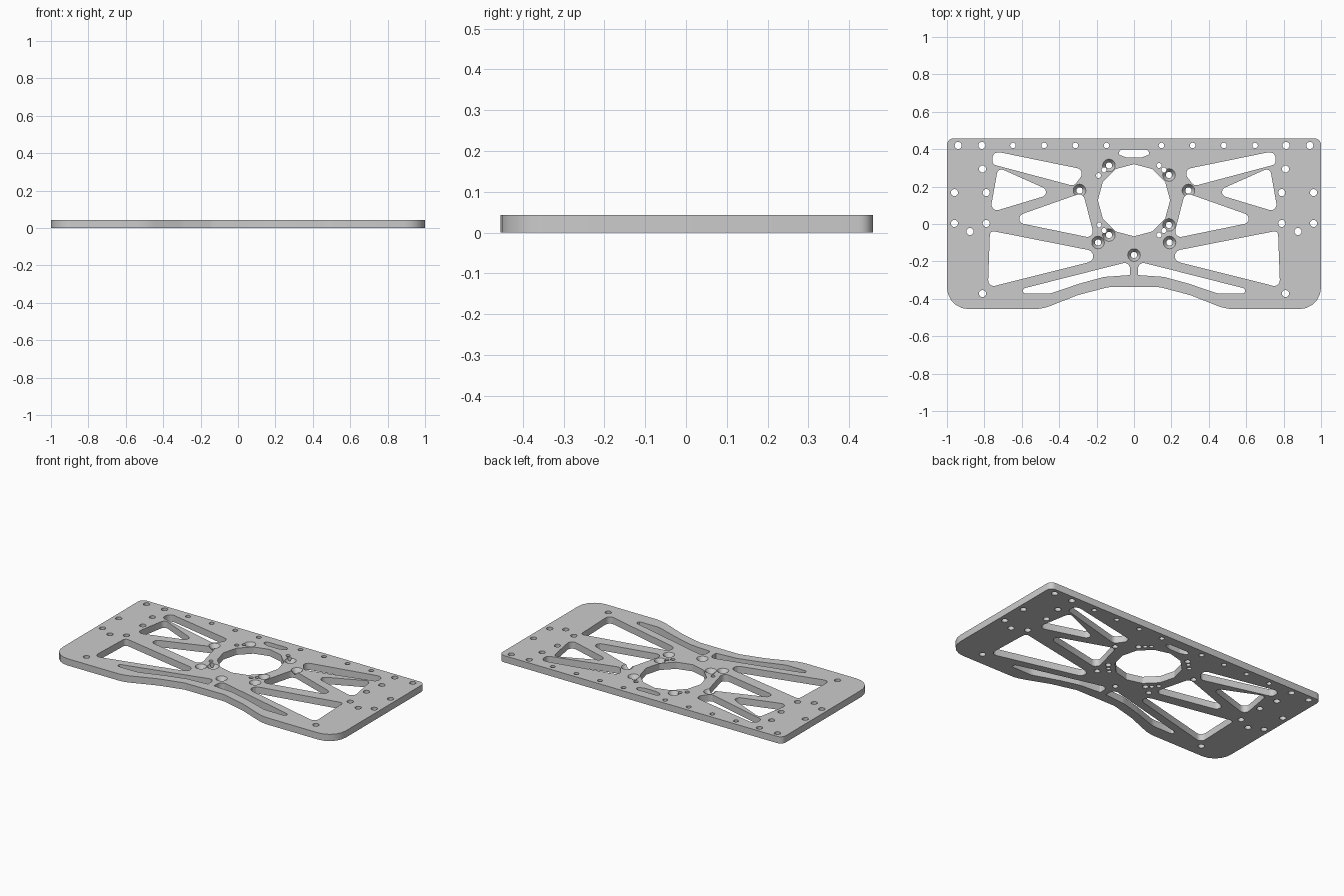
import bpy, bmesh
from math import cos, sin, pi, tan, radians
from mathutils import Vector

cube = bpy.data.objects.get("Cube")
if cube:
    bpy.data.objects.remove(cube, do_unlink=True)

THICK = 0.043


def rounded(corners, steps=5):
    """Polygon from (x, y, radius) corners, each filleted by an arc."""
    out = []
    n = len(corners)
    for i, (x, y, r) in enumerate(corners):
        p = Vector((x, y))
        a = (Vector(corners[i - 1][:2]) - p).normalized()
        b = (Vector(corners[(i + 1) % n][:2]) - p).normalized()
        half = a.angle(b) / 2
        reach = r / tan(half)
        centre = p + (a + b).normalized() * (r / sin(half))
        start = (p + a * reach - centre).normalized()
        end = (p + b * reach - centre).normalized()
        sweep = start.angle(end)
        for k in range(steps + 1):
            t = k / steps
            arm = (start * sin((1 - t) * sweep) + end * sin(t * sweep)) / sin(sweep)
            out.append(centre + arm * r)
    return out


def circle(x, y, r, sides=16):
    return [Vector((x + r * cos(2 * pi * i / sides), y + r * sin(2 * pi * i / sides)))
            for i in range(sides)]


def mirrored(loop):
    return [Vector((-p.x, p.y)) for p in loop]


# Outer edge: right half is the mirror of the left
left_edge = [(-0.14, -0.338, 0.1), (-0.3, -0.38, 0.3), (-0.49, -0.455, 0.25),
             (-1, -0.455, 0.115), (-1, 0.458, 0.035)]
right_edge = [(-x, y, r) for x, y, r in reversed(left_edge)]
loops = [rounded(left_edge + right_edge)]

# Central opening and the small slot behind it
loops.append(circle(0, 0.127, 0.193, 12))
loops.append(rounded([(-0.08, 0.397, 0.016), (0.08, 0.397, 0.016), (0.08, 0.37, 0.01),
                      (0.04, 0.356, 0.03), (-0.04, 0.356, 0.03), (-0.08, 0.37, 0.01)], 3))

# Weight-saving windows, mirrored to both sides
windows = [
    [(-0.765, 0.393, 0.035), (-0.257, 0.289, 0.03), (-0.321, 0.203, 0.03), (-0.754, 0.318, 0.025)],
    [(-0.727, 0.302, 0.025), (-0.422, 0.166, 0.026), (-0.77, 0.061, 0.03)],
    [(-0.273, 0.168, 0.03), (-0.209, -0.078, 0.03), (-0.69, 0.021, 0.028)],
    [(-0.77, -0.035, 0.02), (-0.096, -0.168, 0.034), (-0.781, -0.34, 0.03)],
    [(-0.70, -0.372, 0.015), (-0.021, -0.2, 0.03), (-0.021, -0.273, 0.005),
     (-0.16, -0.283, 0.1), (-0.289, -0.318, 0.1), (-0.449, -0.372, 0.1)],
]
for w in windows:
    loop = rounded(w)
    loops += [loop, mirrored(loop)]

# Mounting holes, mirrored to both sides
large = [(0.94, 0.42), (0.813, 0.42), (0.81, 0.294), (0.96, 0.168), (0.79, 0.168),
         (0.96, 0.003), (0.79, 0.003), (0.877, -0.04), (0.81, -0.372)]
small = [(0.147 + 0.1667 * i, 0.42) for i in range(4)]
for points, radius in ((large, 0.019), (small, 0.015)):
    for x, y in points:
        loops += [circle(x, y, radius), circle(-x, y, radius)]

# Pairs of pin holes around the central opening
for x, y in [(-0.19, 0.259), (-0.16, 0.289), (0.134, 0.313), (0.16, 0.289),
             (-0.187, -0.005), (-0.16, -0.035), (0.134, -0.059), (0.16, -0.035)]:
    loops.append(circle(x, y, 0.0135, 12))

# Countersunk screw holes
screws = [(-0.134, 0.313), (0.187, 0.262), (0.187, -0.005), (-0.134, -0.059), (-0.192, -0.099),
          (0.19, -0.099), (0, -0.166), (-0.291, 0.179), (0.291, 0.179)]
for x, y in screws:
    loops.append(circle(x, y, 0.017))

# Fill the outline around the openings and extrude it to the plate thickness
bm = bmesh.new()
edges = []
for loop in loops:
    verts = [bm.verts.new((p.x, p.y, 0)) for p in loop]
    edges += [bm.edges.new((v, verts[i - 1])) for i, v in enumerate(verts)]
bmesh.ops.triangle_fill(bm, use_beauty=True, edges=edges, normal=(0, 0, 1))
raised = bmesh.ops.extrude_face_region(bm, geom=bm.faces[:], use_keep_orig=True)
bmesh.ops.translate(bm, vec=(0, 0, THICK),
                    verts=[g for g in raised["geom"] if isinstance(g, bmesh.types.BMVert)])
bmesh.ops.recalc_face_normals(bm, faces=bm.faces[:])
mesh = bpy.data.meshes.new("mounting_plate")
bm.to_mesh(mesh)
bm.free()
plate = bpy.data.objects.new("mounting_plate", mesh)
bpy.context.collection.objects.link(plate)

# Cone cutters for the countersinks
bm = bmesh.new()
for x, y in screws:
    cone = bmesh.ops.create_cone(bm, cap_ends=True, segments=20, radius1=0.0165,
                                 radius2=0.0345, depth=0.027)
    bmesh.ops.translate(bm, verts=cone["verts"], vec=(x, y, THICK + 0.001 - 0.0135))
cutter_mesh = bpy.data.meshes.new("countersink_cutter")
bm.to_mesh(cutter_mesh)
bm.free()
cutter = bpy.data.objects.new("countersink_cutter", cutter_mesh)
bpy.context.collection.objects.link(cutter)
cutter.hide_render = True

cut = plate.modifiers.new("countersinks", "BOOLEAN")
cut.operation = "DIFFERENCE"
cut.solver = "EXACT"
cut.use_self = True
cut.object = cutter
bpy.ops.object.select_all(action="DESELECT")
plate.select_set(True)
bpy.context.view_layer.objects.active = plate
bpy.ops.object.modifier_apply(modifier=cut.name)
bpy.data.objects.remove(cutter, do_unlink=True)

# Plain grey metal
grey = bpy.data.materials.new("plain_grey")
grey.use_nodes = True
colour = (0.6, 0.6, 0.6, 1)
grey.diffuse_color = colour
grey.node_tree.nodes["Principled BSDF"].inputs["Base Color"].default_value = colour
plate.data.materials.clear()
plate.data.materials.append(grey)
bpy.ops.object.shade_smooth_by_angle(angle=radians(28))
